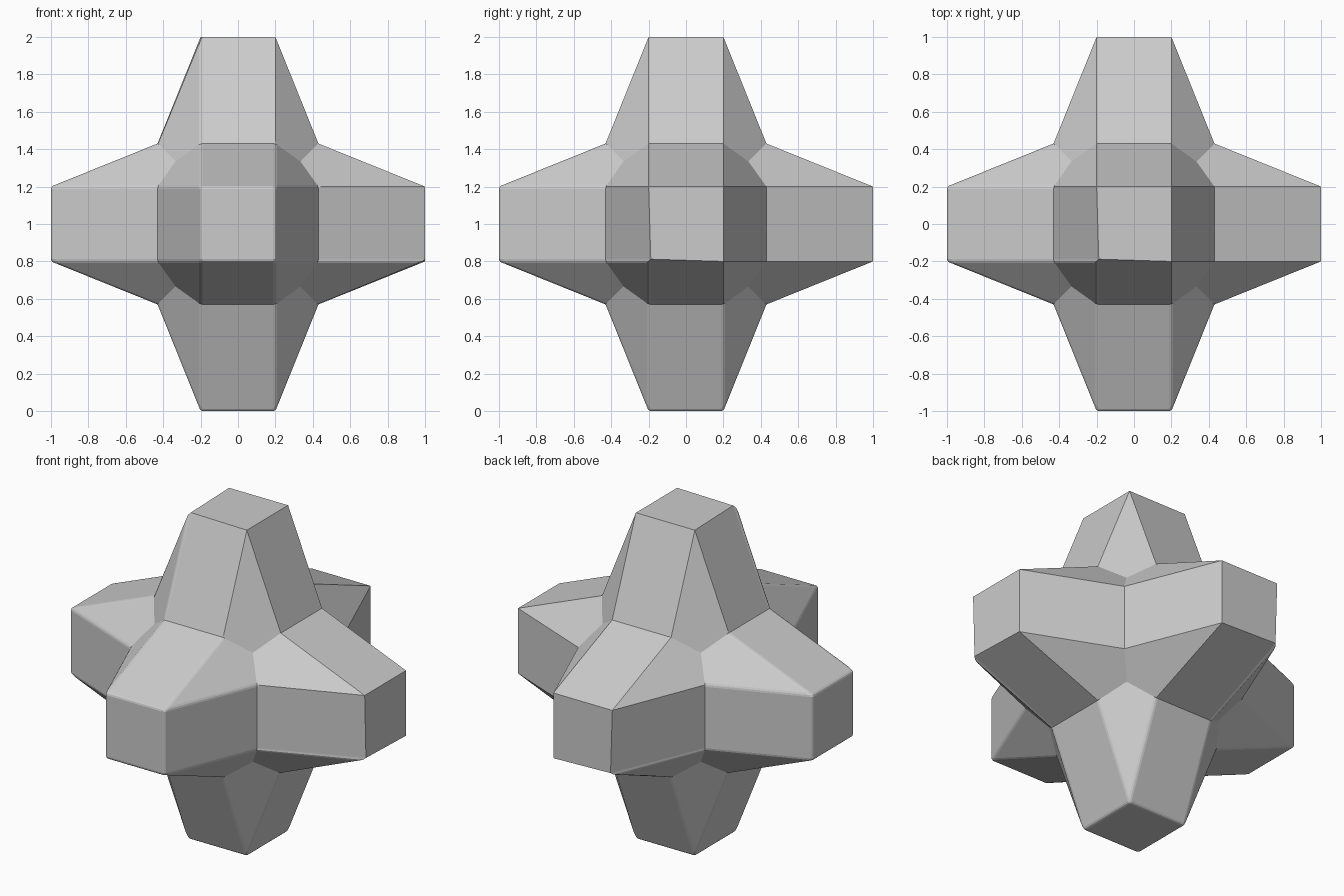
import bpy, bmesh
from itertools import product
from mathutils import Vector

if "Cube" in bpy.data.objects:
    bpy.data.objects.remove(bpy.data.objects["Cube"])

W, M, C = 0.2, 0.43, 0.334   # tip half width, elbow between arms, valley in each octant
SIGNS = (-1, 1)
bm = bmesh.new()
cache = {}


def vert(p):
    key = tuple(round(c, 3) for c in p)
    if key not in cache:
        cache[key] = bm.verts.new(key)
    return cache[key]


def axes(i, a, b, c):
    """Put a on axis i, b and c on the following two axes."""
    p = [0, 0, 0]
    p[i], p[(i + 1) % 3], p[(i + 2) % 3] = a, b, c
    return p


def face(points):
    bm.faces.new([vert(p) for p in points])


for i in range(3):
    # square arm tips
    for s in SIGNS:
        face([axes(i, s, b * W, c * W) for b, c in ((-1, -1), (1, -1), (1, 1), (-1, 1))])
    # straight strips along each arm, meeting at the elbows (constant width along axis i)
    for b, c in product(SIGNS, SIGNS):
        face([axes(i, w, b * t, c * u) for w, t, u in ((-W, 1, W), (W, 1, W), (W, M, M), (-W, M, M))])
        face([axes(i, w, b * t, c * u) for w, t, u in ((-W, W, 1), (W, W, 1), (W, M, M), (-W, M, M))])
    # kite-shaped corner facets running down to the octant valleys
    for a, b, c in product(SIGNS, SIGNS, SIGNS):
        face([axes(i, a * x, b * y, c * z) for x, y, z in
              ((1, W, W), (M, M, W), (C, C, C), (M, W, M))])

bmesh.ops.recalc_face_normals(bm, faces=bm.faces)

# slightly worn edges on the lower front left half
soft = [e for e in bm.edges
        if sum((e.verts[0].co + e.verts[1].co) / 2) < 0.3
        and e.calc_face_angle_signed() > 0.2]
bmesh.ops.bevel(bm, geom=soft, offset=0.012, segments=2, profile=0.5,
                affect='EDGES', clamp_overlap=True)
bmesh.ops.translate(bm, verts=bm.verts, vec=Vector((0, 0, 1)))

mesh = bpy.data.meshes.new("six_armed_block")
bm.to_mesh(mesh)
bm.free()
obj = bpy.data.objects.new("six_armed_block", mesh)
bpy.context.collection.objects.link(obj)
